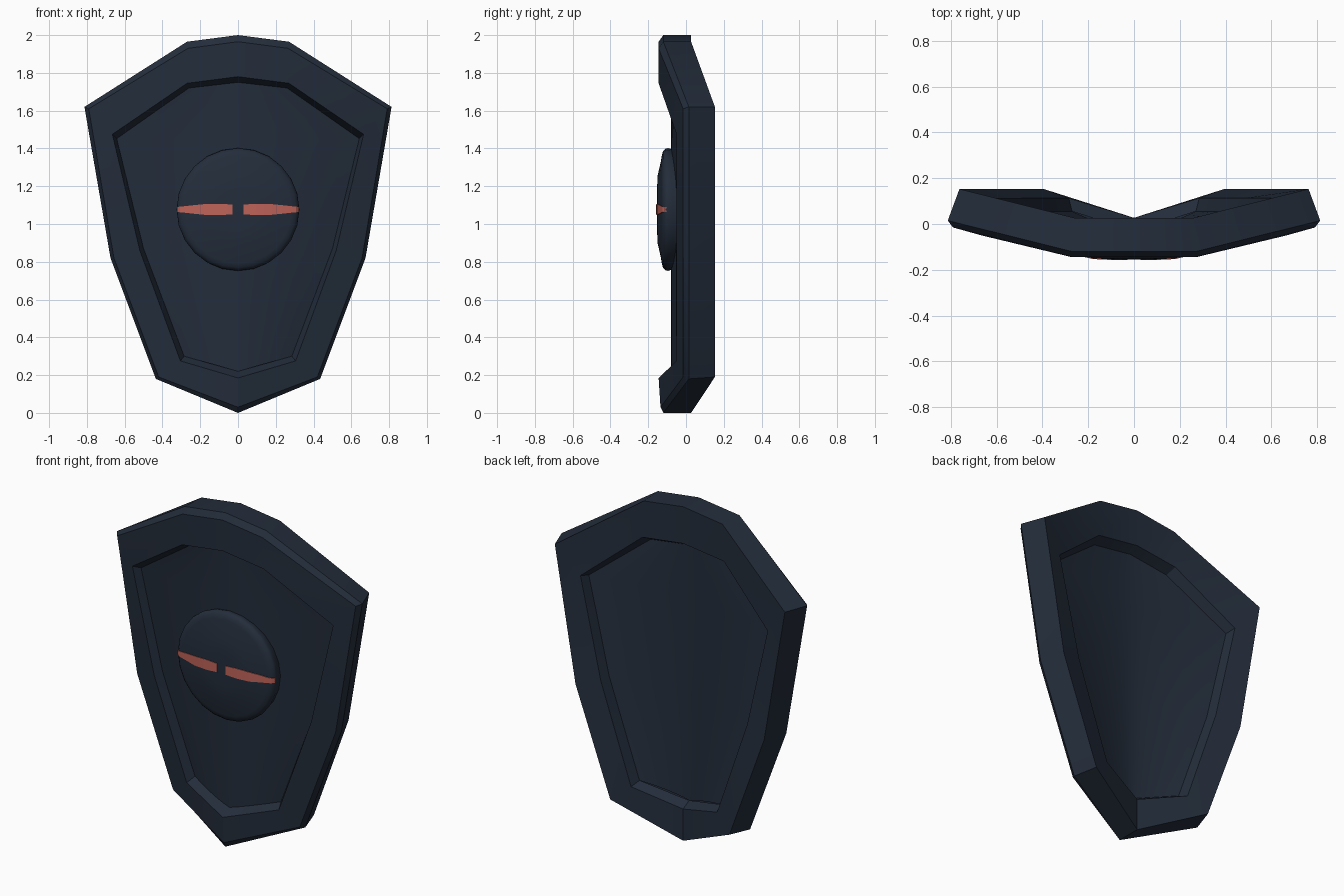
import bpy, bmesh, math

if "Cube" in bpy.data.objects:
    bpy.data.objects.remove(bpy.data.objects["Cube"])


def material(name, rgb):
    m = bpy.data.materials.new(name)
    m.diffuse_color = (*rgb, 1)
    m.use_nodes = True
    m.node_tree.nodes["Principled BSDF"].inputs["Base Color"].default_value = m.diffuse_color
    return m


navy = material("dark_navy", (0.017, 0.026, 0.043))
coral = material("coral_red", (0.52, 0.125, 0.10))


def finish(bm, name, mat, angle=30):
    bmesh.ops.remove_doubles(bm, verts=bm.verts, dist=1e-5)
    bmesh.ops.recalc_face_normals(bm, faces=bm.faces)
    me = bpy.data.meshes.new(name)
    bm.to_mesh(me)
    bm.free()
    me.materials.append(mat)
    ob = bpy.data.objects.new(name, me)
    bpy.context.collection.objects.link(ob)
    bpy.ops.object.select_all(action='DESELECT')
    ob.select_set(True)
    bpy.context.view_layer.objects.active = ob
    bpy.ops.object.shade_smooth_by_angle(angle=math.radians(angle))
    return ob


def ring(xz, y_mid, y_side, y_tip=None):
    """Half outline, top to bottom: crown, shoulder, corner, waist, foot, tip."""
    y_tip = y_mid if y_tip is None else y_tip
    ys = [y_mid, y_mid, y_side, y_side, y_side, y_tip]
    half = [(x, y, z) for (x, z), y in zip(xz, ys)]
    return half + [(-x, y, z) for x, y, z in half[-2:0:-1]]


# Rim cross-section, from the front recess round the edge to the back recess
front_edge = [(0, 1.75), (.26, 1.72), (.642, 1.452), (.50, .87), (.285, .30), (0, .22)]
back_edge = [(0, 1.75), (.255, 1.715), (.605, 1.44), (.47, .87), (.27, .30), (0, .22)]
rings = [
    ring(front_edge, -.08, .0),
    ring([(0, 1.78), (.27, 1.745), (.665, 1.475), (.52, .86), (.305, .275), (0, .185)], -.145, -.05),
    ring([(0, 1.965), (.265, 1.93), (.79, 1.61), (.657, .82), (.42, .19), (0, .03)], -.145, -.015, -.135),
    ring([(0, 2), (.27, 1.965), (.813, 1.62), (.675, .82), (.435, .18), (0, 0)], -.12, .015),
    ring([(0, 2), (.26, 1.965), (.762, 1.62), (.625, .82), (.395, .19), (0, 0)], .027, .153),
    ring([(0, 1.78), (.27, 1.745), (.62, 1.455), (.485, .86), (.285, .28), (0, .19)], .027, .113),
    ring(back_edge, -.03, .055),
]
bm = bmesh.new()
loops = [[bm.verts.new(p) for p in r] for r in rings]
for a, b in zip(loops, loops[1:]):
    n = len(a)
    for i in range(n):
        j = (i + 1) % n
        bm.faces.new((a[i], a[j], b[j], b[i]))
finish(bm, "shield_rim", navy)


# Curved panels, front and back of the recess
def panel(name, edge, y_mid, y_side, cols=16):
    mids = [edge[0][1], edge[2][1], edge[3][1], edge[5][1]]
    ends = [edge[1], edge[2], edge[3], edge[4]]
    sides = [y_mid, y_side, y_side, y_side]
    bm = bmesh.new()
    grid = []
    for zc, (w, ze), ye in zip(mids, ends, sides):
        row = []
        for c in range(cols + 1):
            t = 2 * c / cols - 1
            s = abs(t)
            row.append(bm.verts.new((w * t, y_mid + (ye - y_mid) * s ** 1.5, zc + (ze - zc) * s)))
        grid.append(row)
    for a, b in zip(grid, grid[1:]):
        for c in range(cols):
            bm.faces.new((a[c], b[c], b[c + 1], a[c + 1]))
    # face the panel away from the shield's core
    bmesh.ops.recalc_face_normals(bm, faces=bm.faces)
    return finish(bm, name, navy, 40)


panel("front_panel", front_edge, -.08, .0)
back = panel("back_panel", back_edge, -.03, .055)
for ob, sign in ((bpy.data.objects["front_panel"], -1), (back, 1)):
    if sum(p.normal.y for p in ob.data.polygons) * sign < 0:
        ob.data.flip_normals()

# Round boss, a shallow dome turned about the front axis
BZ = 1.077
profile = [(0, -.155), (.10, -.154), (.18, -.150), (.25, -.134), (.285, -.128),
           (.308, -.122), (.322, -.108), (.325, -.095), (.318, -.07), (.31, -.03)]
bm = bmesh.new()
verts = [bm.verts.new((r, y, BZ)) for r, y in profile]
edges = [bm.edges.new(e) for e in zip(verts, verts[1:])]
bmesh.ops.spin(bm, geom=verts + edges, cent=(0, 0, BZ), axis=(0, 1, 0),
               angle=2 * math.pi, steps=24)
finish(bm, "round_boss", navy, 40)


def boss_y(r):
    for (r0, y0), (r1, y1) in zip(profile, profile[1:]):
        if r <= r1:
            return y0 + (y1 - y0) * (r - r0) / (r1 - r0)
    return profile[-1][1]


# Tapered stripes lying on the boss, one each side
stripe = [(.028, .026), (.10, .030), (.18, .028), (.25, .021), (.285, .017), (.308, .015), (.322, .013)]
for side, label in ((1, "right"), (-1, "left")):
    bm = bmesh.new()
    rows = []
    for x, h in stripe:
        y = boss_y(x)
        rows.append([bm.verts.new((side * x, y + dy, BZ + k * h))
                     for k, dy in ((-1, -.003), (1, -.003), (1, .004), (-1, .004))])
    for a, b in zip(rows, rows[1:]):
        for i in range(4):
            j = (i + 1) % 4
            bm.faces.new((a[i], a[j], b[j], b[i]))
    bm.faces.new(rows[0])
    bm.faces.new(rows[-1])
    finish(bm, label + "_stripe", coral)
